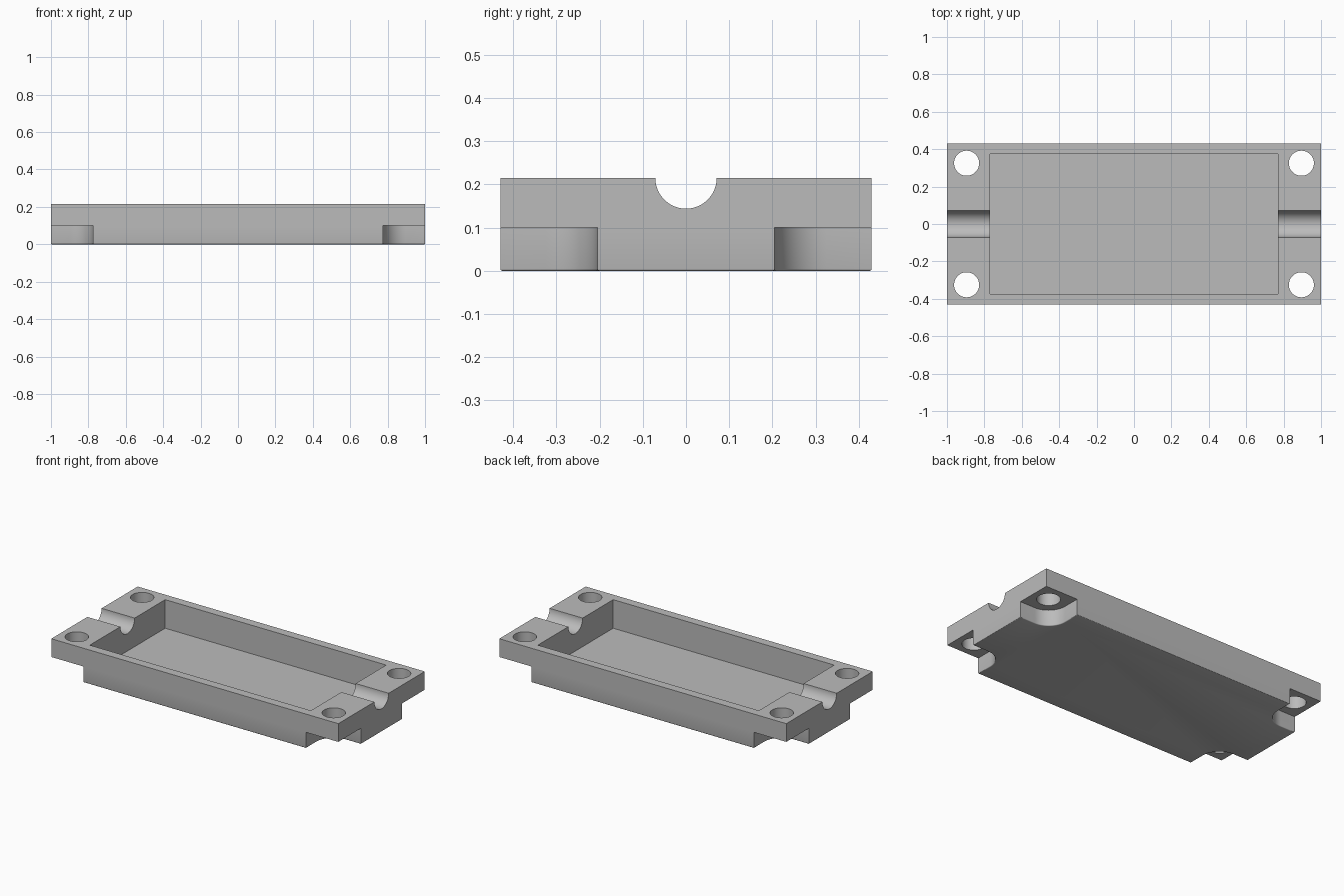
import bpy, bmesh, math

old = bpy.data.objects.get("Cube")
if old:
    bpy.data.objects.remove(old, do_unlink=True)

HALF_X, HALF_Y, TOP = 1.0, 0.43, 0.215
NOTCH_TOP, FLOOR = 0.10, 0.035
HOLE_X, HOLE_Y, HOLE_R, BOSS_R = 0.895, 0.325, 0.067, 0.12
POCKET_X, POCKET_Y, GROOVE_R = 0.77, 0.375, 0.071

grey = bpy.data.materials.new("plain_grey")
grey.use_nodes = True
colour = (0.5, 0.5, 0.5, 1)
grey.diffuse_color = colour
grey.node_tree.nodes["Principled BSDF"].inputs["Base Color"].default_value = colour


def prism(name, outline, start, end, along_x=False):
    """Extrude a 2D outline along z, or along x with the outline in (y, z)."""
    place = (lambda p, t: (t, *p)) if along_x else (lambda p, t: (*p, t))
    bm = bmesh.new()
    face = bm.faces.new([bm.verts.new(place(p, start)) for p in outline])
    grown = bmesh.ops.extrude_face_region(bm, geom=[face])["geom"]
    for v in grown:
        if isinstance(v, bmesh.types.BMVert):
            v.co[0 if along_x else 2] = end
    bmesh.ops.recalc_face_normals(bm, faces=bm.faces)
    mesh = bpy.data.meshes.new(name)
    bm.to_mesh(mesh)
    bm.free()
    mesh.materials.append(grey)
    obj = bpy.data.objects.new(name, mesh)
    bpy.context.collection.objects.link(obj)
    return obj


def rect(hx, hy):
    return [(-hx, -hy), (hx, -hy), (hx, hy), (-hx, hy)]


def arc(cx, cy, r, a, b, n):
    return [(cx + r * math.cos(a + (b - a) * i / n),
             cy + r * math.sin(a + (b - a) * i / n)) for i in range(n + 1)]


body = prism("tray_body", rect(HALF_X, HALF_Y), 0, TOP)

# Central pocket and the half-round channel through both end walls
cutters = [
    prism("pocket_cutter", rect(POCKET_X, POCKET_Y), FLOOR, TOP + 0.1),
    prism("channel_cutter", arc(0, TOP, GROOVE_R, 0, 2 * math.pi, 64)[:-1],
          -1.1, 1.1, along_x=True),
]

# Corner screw holes, and rounded notches beneath them
for sx in (-1, 1):
    for sy in (-1, 1):
        hole = arc(sx * HOLE_X, sy * HOLE_Y, HOLE_R, 0, 2 * math.pi, 48)[:-1]
        cutters.append(prism("hole_cutter", hole, -0.1, TOP + 0.1))
        inner = arc(HOLE_X, HOLE_Y, BOSS_R, math.pi, 1.5 * math.pi, 16)
        notch = inner + [(1.1, HOLE_Y - BOSS_R), (1.1, 0.6), (HOLE_X - BOSS_R, 0.6)]
        notch = [(sx * x, sy * y) for x, y in notch]
        cutters.append(prism("notch_cutter", notch, -0.1, NOTCH_TOP))

bpy.context.view_layer.objects.active = body
for cutter in cutters:
    mod = body.modifiers.new("cut", 'BOOLEAN')
    mod.operation = 'DIFFERENCE'
    mod.solver = 'EXACT'
    mod.object = cutter
    bpy.ops.object.modifier_apply(modifier=mod.name)
    bpy.data.objects.remove(cutter, do_unlink=True)

# Fine rounding around the underside
bm = bmesh.new()
bm.from_mesh(body.data)
rim = [e for e in bm.edges
       if all(abs(v.co.z) < 0.001 for v in e.verts) and e.calc_face_angle(0) > 1]
bmesh.ops.bevel(bm, geom=rim, offset=0.005, segments=3, profile=0.5, affect='EDGES')
bm.to_mesh(body.data)
bm.free()

bpy.ops.object.select_all(action='DESELECT')
body.select_set(True)
bpy.ops.object.shade_smooth_by_angle(angle=math.radians(35))
